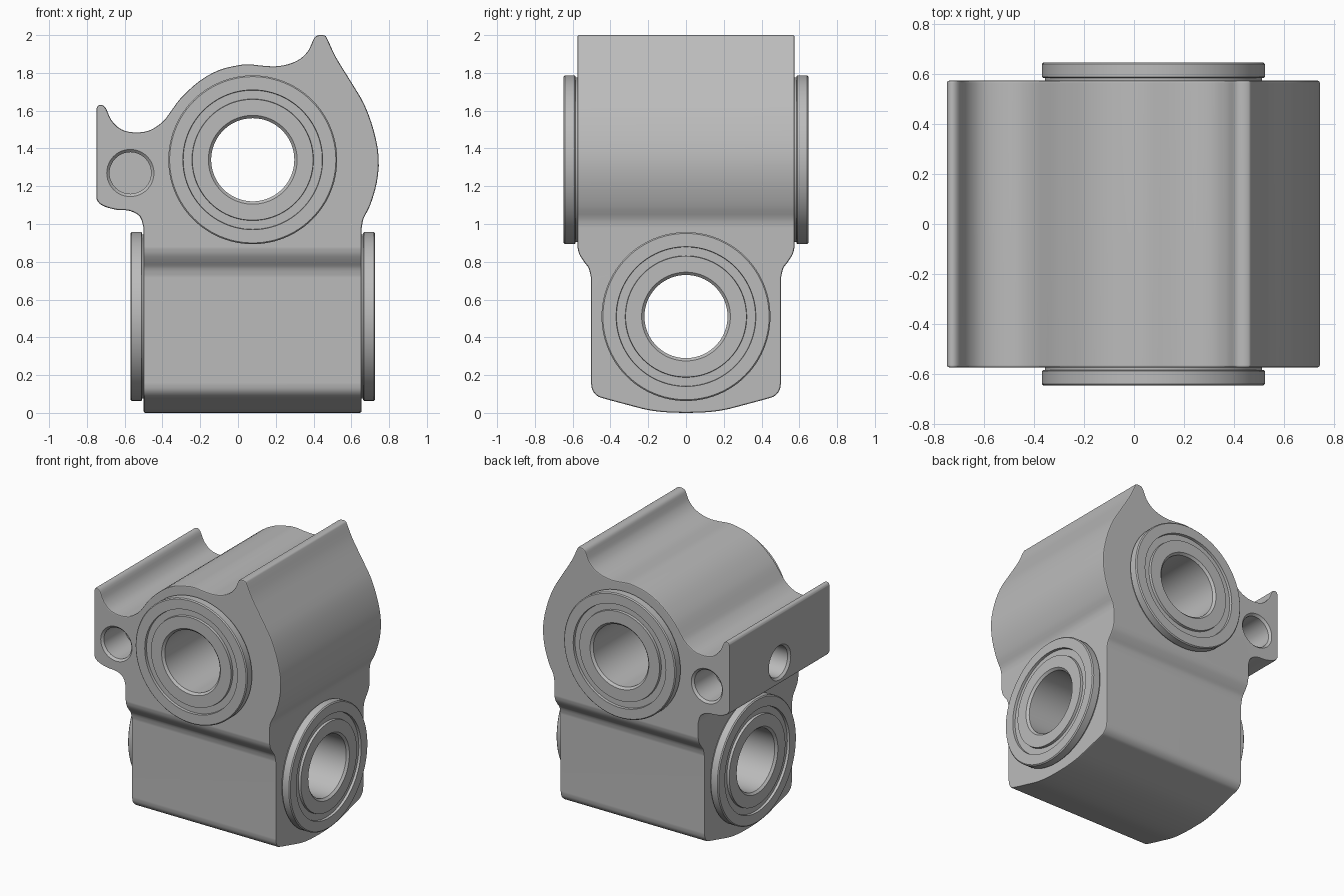
import bpy, bmesh, math
from mathutils import Matrix, Vector

if "Cube" in bpy.data.objects:
    bpy.data.objects.remove(bpy.data.objects["Cube"])

grey = bpy.data.materials.new("machined grey")
grey.diffuse_color = (0.50, 0.50, 0.50, 1)
grey.use_nodes = True
grey.node_tree.nodes["Principled BSDF"].inputs["Base Color"].default_value = grey.diffuse_color


def make_object(name, bm):
    bmesh.ops.remove_doubles(bm, verts=bm.verts, dist=1e-5)
    bmesh.ops.recalc_face_normals(bm, faces=bm.faces)
    mesh = bpy.data.meshes.new(name)
    bm.to_mesh(mesh)
    bm.free()
    mesh.materials.append(grey)
    ob = bpy.data.objects.new(name, mesh)
    bpy.context.collection.objects.link(ob)
    return ob


def smooth_run(pts, steps=3):
    """Catmull-Rom curve through the points, ends included."""
    p = [Vector(q) for q in pts]
    p = [2 * p[0] - p[1]] + p + [2 * p[-1] - p[-2]]
    out = []
    for a, b, c, d in zip(p, p[1:], p[2:], p[3:]):
        for i in range(steps):
            t = i / steps
            out.append(0.5 * (2 * b + (c - a) * t + (2 * a - 5 * b + 4 * c - d) * t**2
                              + (3 * b - a - 3 * c + d) * t**3))
    return out + [p[-2]]


def prism(name, outline, axis, half):
    """Extrude an outline along x or y."""
    bm = bmesh.new()
    place = (lambda u, v, w: (u, w, v)) if axis == 'y' else (lambda u, v, w: (w, u, v))
    ends = [[bm.verts.new(place(u, v, w)) for u, v in outline] for w in (-half, half)]
    bm.faces.new(ends[0])
    bm.faces.new(ends[1])
    n = len(outline)
    for i in range(n):
        j = (i + 1) % n
        bm.faces.new((ends[0][i], ends[0][j], ends[1][j], ends[1][i]))
    return make_object(name, bm)


def lathe(name, profile, turn, centre, seg=96):
    """Revolve a closed (radius, height) profile about z, then turn and place it."""
    bm = bmesh.new()
    rings = [[bm.verts.new((r * math.cos(a), r * math.sin(a), h)) for r, h in profile]
             for a in (math.tau * i / seg for i in range(seg))]
    n = len(profile)
    for i in range(seg):
        a, b = rings[i], rings[(i + 1) % seg]
        for k in range(n):
            m = (k + 1) % n
            if profile[k][0] == 0 and profile[m][0] == 0:
                continue
            if profile[k][0] == 0:
                bm.faces.new((a[k], a[m], b[m]))
            elif profile[m][0] == 0:
                bm.faces.new((a[k], a[m], b[k]))
            else:
                bm.faces.new((a[k], a[m], b[m], b[k]))
    bm.transform(Matrix.Translation(centre) @ turn)
    return make_object(name, bm)


def apply(ob, kind, **settings):
    bpy.context.view_layer.objects.active = ob
    mod = ob.modifiers.new(kind.lower(), kind)
    for key, value in settings.items():
        setattr(mod, key, value)
    bpy.ops.object.modifier_apply(modifier=mod.name)


def combine(ob, other, operation):
    apply(ob, 'BOOLEAN', object=other, operation=operation, solver='EXACT')
    bpy.data.objects.remove(other)


def finish(ob):
    bpy.ops.object.select_all(action='DESELECT')
    ob.select_set(True)
    bpy.context.view_layer.objects.active = ob
    bpy.ops.object.shade_smooth_by_angle(angle=math.radians(32))
    mod = ob.modifiers.new("flat face shading", 'WEIGHTED_NORMAL')
    mod.keep_sharp = True


to_front = Matrix.Rotation(math.pi / 2, 4, 'X')    # +z to -y
to_back = Matrix.Rotation(-math.pi / 2, 4, 'X')    # +z to +y
to_left = Matrix.Rotation(-math.pi / 2, 4, 'Y')    # +z to -x
CX, UPPER_Z, LOWER_Z = 0.078, 1.34, 0.51

# Front outline: lug underside, lug tip, saddle and dome, horn and right flank
front = [Vector((-0.5, -0.1))]
front += smooth_run([(-0.5, 0.98), (-0.52, 1.04), (-0.575, 1.07), (-0.64, 1.075),
                     (-0.70, 1.09), (-0.735, 1.11), (-0.75, 1.135)])
front += smooth_run([(-0.75, 1.61), (-0.74, 1.627), (-0.72, 1.63), (-0.698, 1.61),
                     (-0.67, 1.55), (-0.62, 1.502), (-0.55, 1.485), (-0.47, 1.495),
                     (-0.40, 1.54), (-0.36, 1.59), (-0.30, 1.67), (-0.20, 1.76),
                     (-0.10, 1.815), (0, 1.84), (0.06, 1.845), (0.13, 1.838),
                     (0.20, 1.835), (0.27, 1.847), (0.33, 1.875), (0.37, 1.915),
                     (0.39, 1.955), (0.405, 1.987), (0.43, 2.0), (0.46, 1.997),
                     (0.475, 1.975), (0.52, 1.88), (0.60, 1.75), (0.67, 1.63),
                     (0.72, 1.49), (0.745, 1.35), (0.735, 1.22), (0.70, 1.10),
                     (0.665, 1.03), (0.655, 0.98)])
front.append(Vector((0.655, -0.1)))

# Side outline: wide head, shoulder, narrow base with a bowed bottom
half = [Vector((0.575, 2.1))]
half += smooth_run([(0.575, 0.88), (0.565, 0.84), (0.54, 0.80), (0.515, 0.765), (0.503, 0.715)])
half += smooth_run([(0.503, 0.16), (0.495, 0.12), (0.47, 0.09), (0.43, 0.075),
                    (0.30, 0.04), (0.20, 0.015), (0.10, 0.003), (0, 0)])
side = half + [Vector((-p.x, p.y)) for p in reversed(half[:-1])]

# Housing body
body = prism("housing_body", front, 'y', 0.9)
combine(body, prism("side_cutter", side, 'x', 1.2), 'INTERSECT')
apply(body, 'BEVEL', width=0.01, segments=2, limit_method='ANGLE',
      angle_limit=math.radians(50), use_clamp_overlap=False)

# Main bores through the body
bore = [(0, -1), (0.24, -1), (0.24, 1), (0, 1)]
combine(body, lathe("upper_bore", bore, to_back, (CX, 0, UPPER_Z)), 'DIFFERENCE')
combine(body, lathe("lower_bore", bore, to_left, (CX, 0, LOWER_Z)), 'DIFFERENCE')

# Blind chamfered holes in the lug: both ends and the outer face
hole = [(0, -0.25), (0.11, -0.25), (0.11, -0.015), (0.125, 0), (0.125, 0.1), (0, 0.1)]
for turn, place in ((to_front, (-0.57, -0.575, 1.27)),
                    (to_back, (-0.57, 0.575, 1.27)),
                    (to_left, (-0.75, 0, 1.27))):
    combine(body, lathe("lug_hole", hole, turn, place, 48), 'DIFFERENCE')
finish(body)

# Flanged bushings: stepped flange with a ring groove and chamfered bore
flange = [(0.22, 0.633), (0.235, 0.648), (0.32, 0.648), (0.322, 0.63), (0.368, 0.63),
          (0.37, 0.648), (0.44, 0.648), (0.447, 0.641), (0.447, 0.59), (0.442, 0.585),
          (0.435, 0.585), (0.435, 0.57), (0.24, 0.57)]
sleeve = flange + [(r, -h) for r, h in reversed(flange)]
finish(lathe("upper_bushing", sleeve, to_back, (CX, 0, UPPER_Z)))
finish(lathe("lower_bushing", sleeve, to_left, (CX, 0, LOWER_Z)))
